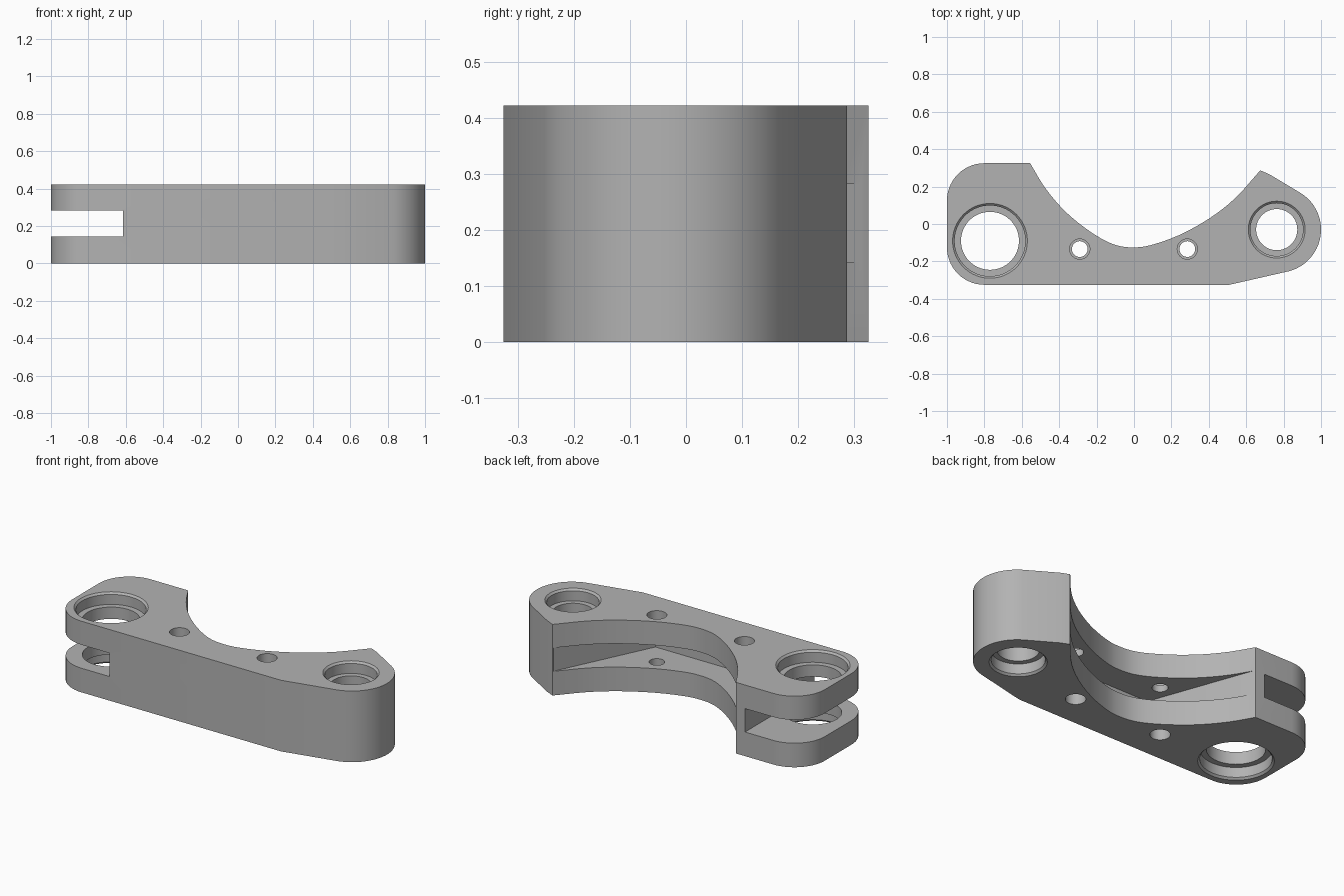
import bpy, bmesh
from math import sin, cos, radians, pi
from mathutils import Vector

if "Cube" in bpy.data.objects:
    bpy.data.objects.remove(bpy.data.objects["Cube"], do_unlink=True)

H = 0.422
SLOT = (0.143, 0.282)

metal = bpy.data.materials.new("plain grey metal")
metal.use_nodes = True
grey = (0.45, 0.45, 0.45, 1)
metal.diffuse_color = grey
metal.node_tree.nodes["Principled BSDF"].inputs["Base Color"].default_value = grey


def arc(cx, cy, r, a0, a1, n=14):
    angles = [radians(a0 + (a1 - a0) * i / n) for i in range(n + 1)]
    return [(cx + r * cos(a), cy + r * sin(a)) for a in angles]


def smooth_path(pts, steps=3):
    """Catmull-Rom curve through the points."""
    p = [Vector(q) for q in pts]
    p = [2 * p[0] - p[1]] + p + [2 * p[-1] - p[-2]]
    out = []
    for a, b, c, d in zip(p, p[1:], p[2:], p[3:]):
        for i in range(steps):
            t = i / steps
            out.append(tuple(0.5 * (2 * b + (c - a) * t + (2 * a - 5 * b + 4 * c - d) * t**2
                                    + (3 * b - a - 3 * c + d) * t**3)))
    return out + [tuple(pts[-1])]


def loft(name, rings):
    """Solid through a stack of matching (outline, z) rings."""
    bm = bmesh.new()
    loops = [[bm.verts.new((x, y, z)) for x, y in outline] for outline, z in rings]
    bm.faces.new(loops[0][::-1])
    bm.faces.new(loops[-1])
    n = len(loops[0])
    for lo, hi in zip(loops, loops[1:]):
        for i in range(n):
            j = (i + 1) % n
            bm.faces.new((lo[i], lo[j], hi[j], hi[i]))
    bmesh.ops.recalc_face_normals(bm, faces=bm.faces)
    mesh = bpy.data.meshes.new(name)
    bm.to_mesh(mesh)
    bm.free()
    mesh.materials.append(metal)
    obj = bpy.data.objects.new(name, mesh)
    bpy.context.collection.objects.link(obj)
    return obj


def prism(name, outline, z0, z1):
    return loft(name, [(outline, z0), (outline, z1)])


def bore(name, x, y, steps, n=64):
    """Stepped round cutter, the same from both faces; steps are (radius, depth)."""
    levels = steps + [(r, H - d) for r, d in reversed(steps)]
    return loft(name, [([(x + r * cos(2 * pi * i / n), y + r * sin(2 * pi * i / n))
                         for i in range(n)], z) for r, z in levels])


# Body outline: saddle curve, rounded narrow end, rounded forked end
saddle = smooth_path([(-0.555, 0.325), (-0.48, 0.2), (-0.39, 0.09), (-0.29, 0.0),
                      (-0.18, -0.075), (-0.09, -0.115), (0, -0.125), (0.09, -0.113),
                      (0.24, -0.06), (0.4, 0.028), (0.54, 0.137), (0.675, 0.287)])
outline = (saddle + [(0.725, 0.265)]
           + arc(0.77, -0.03, 0.23, 58, -75, 24)
           + [(0.51, -0.325)]
           + arc(-0.8, -0.125, 0.2, -90, -180)
           + arc(-0.8, 0.125, 0.2, 180, 90))
body = prism("bracket_body", outline, 0, H)

# Fork slot and saddle pocket
cutters = [
    prism("fork_slot_cutter", [(-1.1, -0.5), (-0.615, -0.5), (-0.615, 0.5), (-1.1, 0.5)], *SLOT),
    prism("saddle_pocket_cutter", [(-0.33, -0.285), (0.4, -0.285), (0.672, 0.28),
                                   (0.672, 0.5), (-0.551, 0.5), (-0.551, 0.322)], *SLOT),
]


# Bearing seats and bolt holes, opened from both faces
def seat(r_out, r_in):
    return [(r_out + 0.01, -0.01), (r_out - 0.011, 0.011), (r_out - 0.011, 0.07), (r_in, 0.0701)]


cutters += [
    bore("large_seat_cutter", -0.77, -0.09, seat(0.2, 0.155)),
    bore("small_seat_cutter", 0.763, -0.03, seat(0.152, 0.11)),
]
for side, x in (("right", -0.29), ("left", 0.285)):
    cutters.append(bore(side + "_bolt_cutter", x, -0.134,
                        [(0.054, -0.01), (0.054, 0.1), (0.042, 0.1001)], 40))

bpy.ops.object.select_all(action="DESELECT")
bpy.context.view_layer.objects.active = body
body.select_set(True)
for cutter in cutters:
    cutter.hide_render = True
    mod = body.modifiers.new(cutter.name, "BOOLEAN")
    mod.operation = "DIFFERENCE"
    mod.solver = "EXACT"
    mod.object = cutter
    bpy.ops.object.modifier_apply(modifier=mod.name)
    bpy.data.objects.remove(cutter, do_unlink=True)

bpy.ops.object.shade_smooth_by_angle(angle=radians(25))
